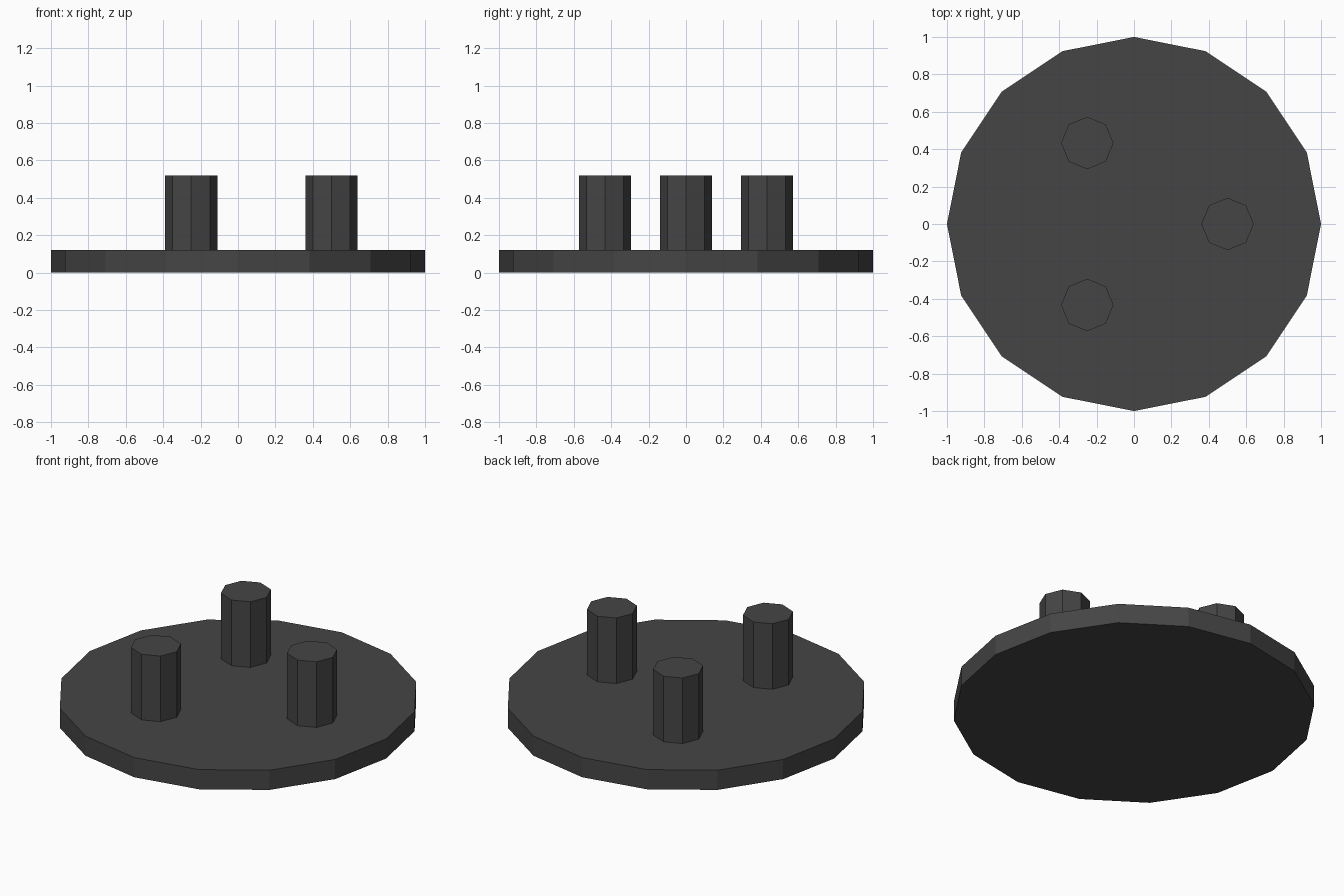
import bpy
from math import cos, sin, tau

cube = bpy.data.objects.get("Cube")
if cube:
    bpy.data.objects.remove(cube, do_unlink=True)

# One dark grey material for every part
grey = bpy.data.materials.new("dark_grey")
grey.use_nodes = True
colour = (0.06, 0.06, 0.06, 1)
grey.diffuse_color = colour
grey.node_tree.nodes["Principled BSDF"].inputs["Base Color"].default_value = colour


def prism(name, sides, radius, x, y, bottom, top):
    """Flat-sided upright cylinder with a corner on the +x axis."""
    bpy.ops.mesh.primitive_cylinder_add(
        vertices=sides, radius=radius, depth=top - bottom,
        location=(x, y, (bottom + top) / 2))
    obj = bpy.context.object
    obj.name = name
    obj.data.materials.append(grey)
    return obj


BASE_TOP = 0.12
PEG_TOP = 0.52
PEG_RING = 0.5

# Round base plate
prism("base_plate", 16, 1, 0, 0, 0, BASE_TOP)

# Three pegs spaced evenly around the centre
for i, place in enumerate(("left", "back_right", "front_right")):
    angle = i * tau / 3
    prism(place + "_peg", 8, 0.14, PEG_RING * cos(angle), PEG_RING * sin(angle),
          BASE_TOP, PEG_TOP)
